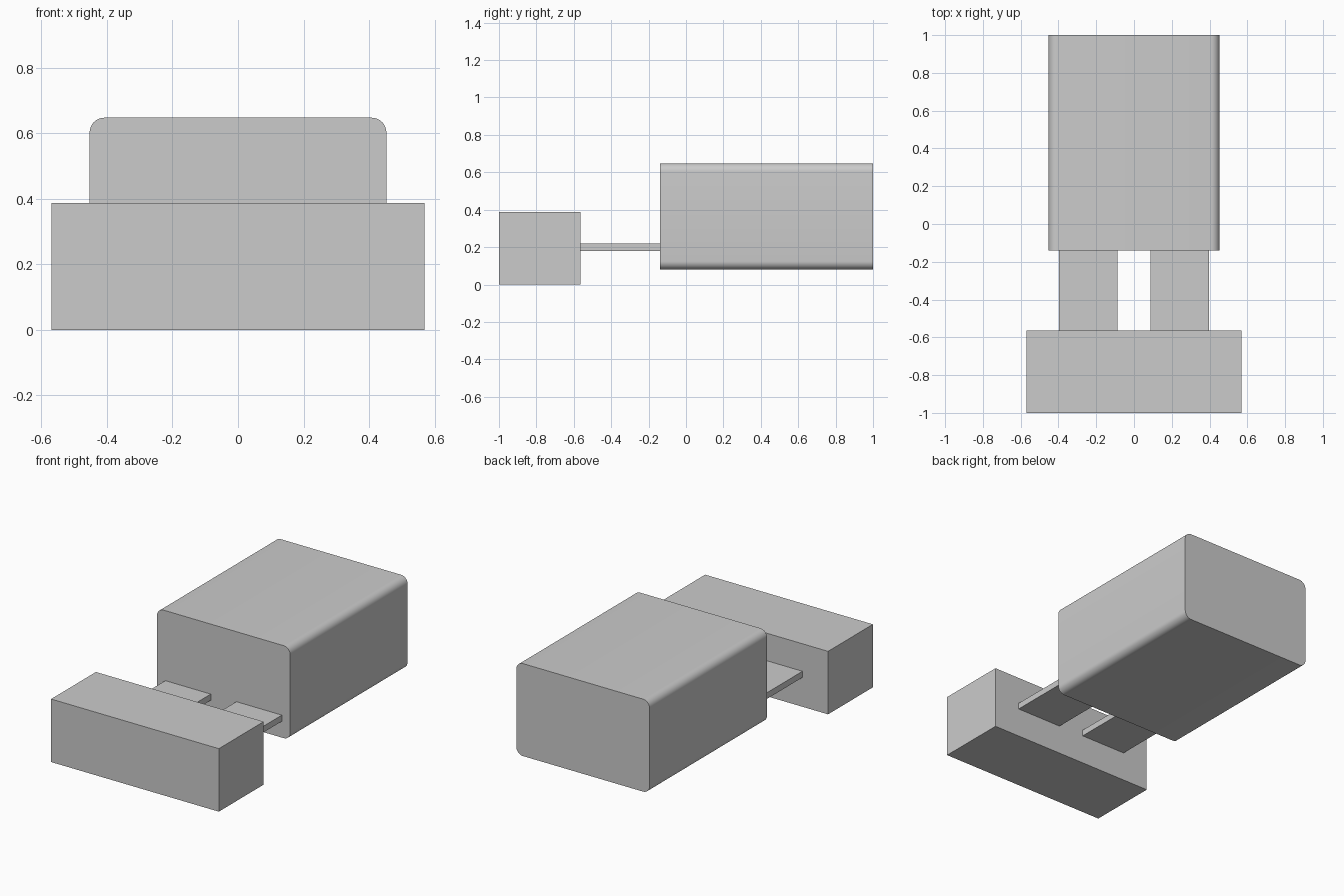
import bpy
import bmesh
import math

cube = bpy.data.objects.get("Cube")
if cube:
    bpy.data.objects.remove(cube, do_unlink=True)

grey = bpy.data.materials.new("light grey")
grey.use_nodes = True
colour = (0.6, 0.6, 0.6, 1)
grey.diffuse_color = colour
grey.node_tree.nodes["Principled BSDF"].inputs["Base Color"].default_value = colour


def box(name, xs, ys, zs, radius=0):
    """Box from its extents; radius rounds the four edges running along y."""
    bm = bmesh.new()
    bmesh.ops.create_cube(bm, size=1)
    for v in bm.verts:
        v.co = [lo + (c + 0.5) * (hi - lo) for c, (lo, hi) in zip(v.co, (xs, ys, zs))]
    if radius:
        long_edges = [e for e in bm.edges
                      if abs(e.verts[0].co.y - e.verts[1].co.y) > 0.01]
        bmesh.ops.bevel(bm, geom=long_edges, offset=radius, segments=8,
                        profile=0.5, affect='EDGES')
    mesh = bpy.data.meshes.new(name)
    bm.to_mesh(mesh)
    bm.free()
    mesh.materials.append(grey)
    obj = bpy.data.objects.new(name, mesh)
    bpy.context.collection.objects.link(obj)
    return obj


# Wide block at the front
box("front_block", (-0.57, 0.57), (-1, -0.565), (0, 0.387))

# Rounded body at the back
body = box("rounded_body", (-0.453, 0.453), (-0.14, 1), (0.08, 0.648), 0.045)
bpy.ops.object.select_all(action='DESELECT')
body.select_set(True)
bpy.context.view_layer.objects.active = body
bpy.ops.object.shade_smooth_by_angle(angle=math.radians(30))

# Two flat bars joining the block and the body
for side, sign in (("left", 1), ("right", -1)):
    xs = sorted((sign * 0.087, sign * 0.396))
    box(side + "_connecting_bar", xs, (-0.58, -0.12), (0.18, 0.218))
